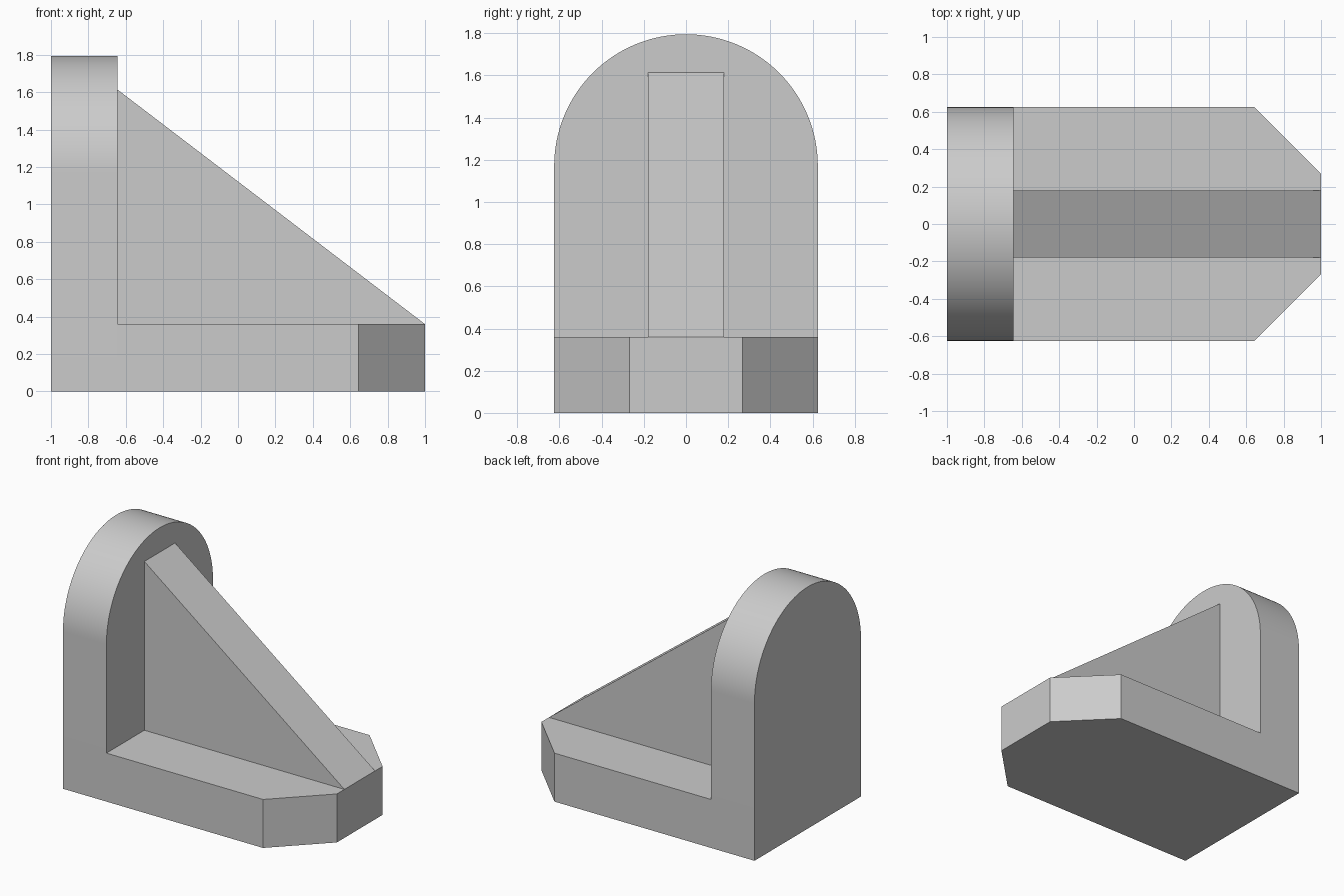
import bpy
import bmesh
from math import sin, cos, pi, radians
from mathutils import Vector

cube = bpy.data.objects.get("Cube")
if cube:
    bpy.data.objects.remove(cube, do_unlink=True)

# Main dimensions
HALF_LENGTH = 1.0
HALF_WIDTH = 0.625
HEIGHT = 1.795
THICK = 0.36
CHAMFER = 0.357
WALL_X = -0.643
RIB_HALF = 0.18
RIB_TOP = 1.613

grey = bpy.data.materials.new("plain grey")
grey.use_nodes = True
colour = (0.6, 0.6, 0.6, 1)
grey.diffuse_color = colour
grey.node_tree.nodes["Principled BSDF"].inputs["Base Color"].default_value = colour


def extrude_profile(name, points, direction):
    """Make a solid by pushing a flat outline along a direction."""
    bm = bmesh.new()
    face = bm.faces.new([bm.verts.new(p) for p in points])
    result = bmesh.ops.extrude_face_region(bm, geom=[face], use_keep_orig=True)
    moved = [v for v in result["geom"] if isinstance(v, bmesh.types.BMVert)]
    bmesh.ops.translate(bm, verts=moved, vec=Vector(direction))
    bmesh.ops.recalc_face_normals(bm, faces=bm.faces)
    mesh = bpy.data.meshes.new(name)
    bm.to_mesh(mesh)
    bm.free()
    mesh.materials.append(grey)
    obj = bpy.data.objects.new(name, mesh)
    bpy.context.collection.objects.link(obj)
    return obj


# Base plate with two chamfered corners
half_outline = [(WALL_X, HALF_WIDTH), (HALF_LENGTH - CHAMFER, HALF_WIDTH),
                (HALF_LENGTH, HALF_WIDTH - CHAMFER)]
outline = half_outline + [(x, -y) for x, y in reversed(half_outline)]
extrude_profile("base_plate", [(x, y, 0) for x, y in outline], (0, 0, THICK))

# Upright plate with a round top
SEGMENTS = 64
centre_z = HEIGHT - HALF_WIDTH
arch = [(-HALF_LENGTH, -HALF_WIDTH, 0), (-HALF_LENGTH, HALF_WIDTH, 0)]
for i in range(SEGMENTS + 1):
    a = pi * i / SEGMENTS
    arch.append((-HALF_LENGTH, HALF_WIDTH * cos(a), centre_z + HALF_WIDTH * sin(a)))
upright = extrude_profile("upright_plate", arch, (WALL_X + HALF_LENGTH, 0, 0))
bpy.ops.object.select_all(action="DESELECT")
upright.select_set(True)
bpy.context.view_layer.objects.active = upright
bpy.ops.object.shade_smooth_by_angle(angle=radians(30))

# Triangular stiffening rib
rib = [(WALL_X, -RIB_HALF, THICK), (HALF_LENGTH, -RIB_HALF, THICK),
       (WALL_X, -RIB_HALF, RIB_TOP)]
extrude_profile("stiffening_rib", rib, (0, 2 * RIB_HALF, 0))
